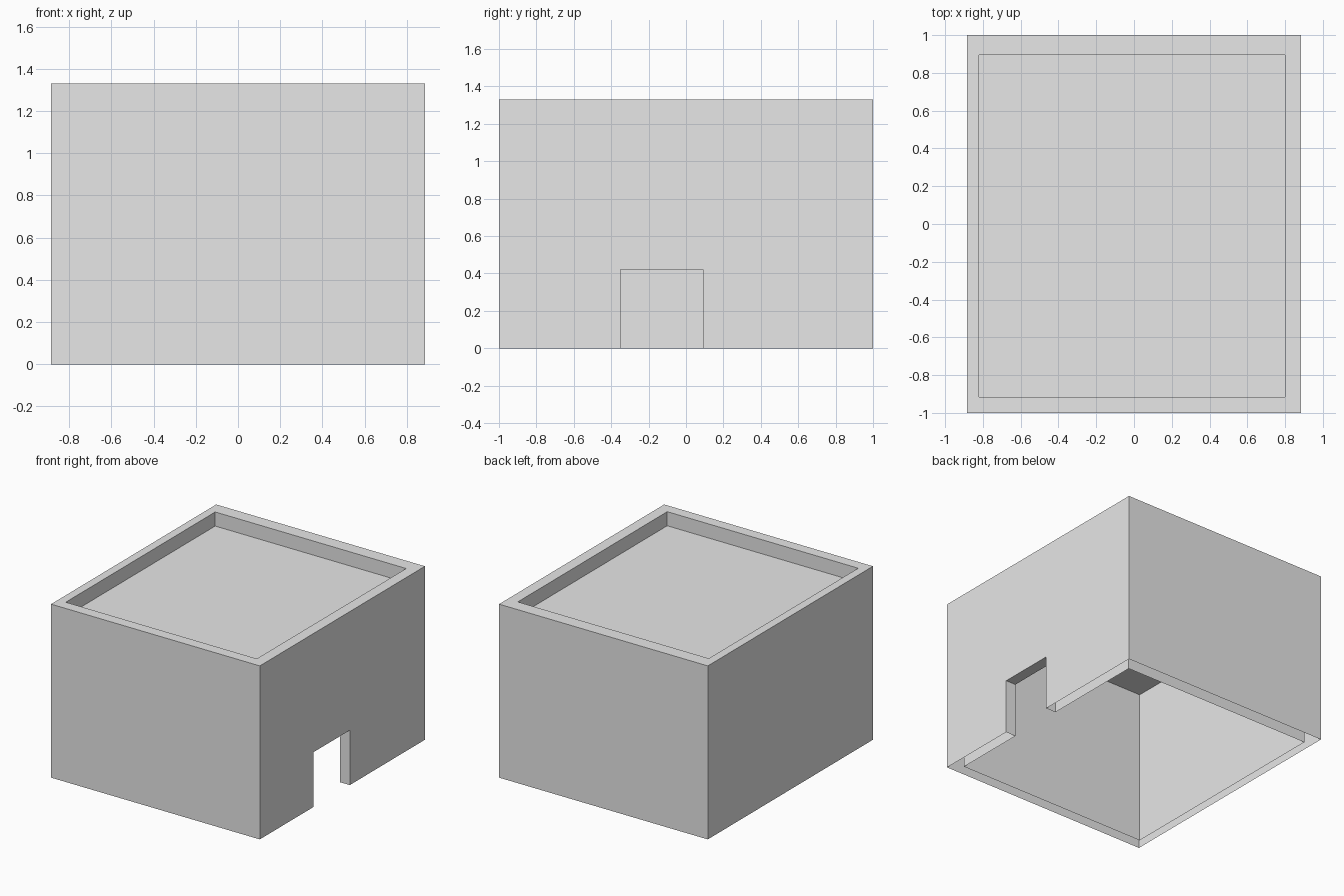
import bpy
import bmesh

default_cube = bpy.data.objects.get("Cube")
if default_cube:
    bpy.data.objects.remove(default_cube, do_unlink=True)

# Overall size and the inner wall lines
HALF_X, HALF_Y, HEIGHT = 0.885, 1.0, 1.33
INNER_X = (-0.82, 0.80)
INNER_Y = (-0.915, 0.895)
CEILING, ROOF = 1.187, 1.222
DOOR_Y, DOOR_TOP = (-0.35, 0.09), 0.42


def box(name, xs, ys, zs):
    """Axis-aligned box between the given limits."""
    bm = bmesh.new()
    bmesh.ops.create_cube(bm, size=1)
    for v in bm.verts:
        v.co = [lim[int(c > 0)] for lim, c in zip((xs, ys, zs), v.co)]
    mesh = bpy.data.meshes.new(name)
    bm.to_mesh(mesh)
    bm.free()
    obj = bpy.data.objects.new(name, mesh)
    bpy.context.collection.objects.link(obj)
    return obj


# Plain grey wall material
grey = bpy.data.materials.new("light grey")
grey.use_nodes = True
colour = (0.8, 0.8, 0.8, 1)
grey.diffuse_color = colour
grey.node_tree.nodes["Principled BSDF"].inputs["Base Color"].default_value = colour

# Solid block, hollowed by room, roof recess and doorway
building = box("building_shell", (-HALF_X, HALF_X), (-HALF_Y, HALF_Y), (0, HEIGHT))
building.data.materials.append(grey)
cutters = [
    box("room_cutter", INNER_X, INNER_Y, (-0.2, CEILING)),
    box("roof_recess_cutter", INNER_X, INNER_Y, (ROOF, HEIGHT + 0.2)),
    box("doorway_cutter", (0.5, HALF_X + 0.2), DOOR_Y, (-0.1, DOOR_TOP)),
]
for cutter in cutters:
    cutter.hide_render = True
    mod = building.modifiers.new(cutter.name, "BOOLEAN")
    mod.operation = "DIFFERENCE"
    mod.solver = "EXACT"
    mod.object = cutter

# Bake the cuts and remove the cutters
depsgraph = bpy.context.evaluated_depsgraph_get()
baked = bpy.data.meshes.new_from_object(building.evaluated_get(depsgraph))
building.modifiers.clear()
building.data = baked
for cutter in cutters:
    bpy.data.objects.remove(cutter, do_unlink=True)
baked.materials.clear()
baked.materials.append(grey)

# The wall bottoms are open: drop the faces lying on the ground
bm = bmesh.new()
bm.from_mesh(baked)
ground = [f for f in bm.faces if all(abs(v.co.z) < 0.001 for v in f.verts)]
bmesh.ops.delete(bm, geom=ground, context="FACES")
for f in bm.faces:
    f.material_index = 0
    f.smooth = False
bm.to_mesh(baked)
bm.free()
